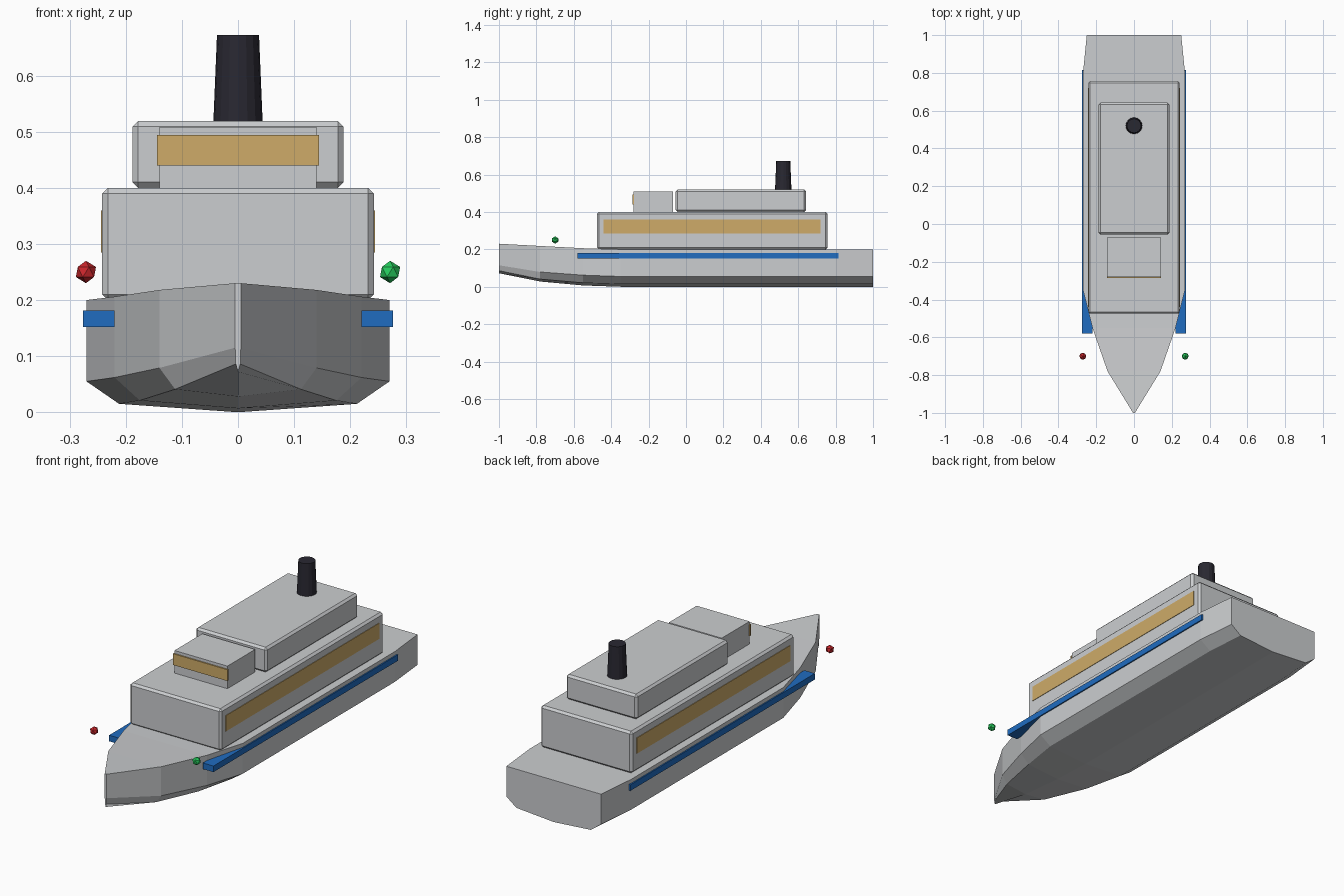
import bpy, bmesh
from mathutils import Matrix

if "Cube" in bpy.data.objects:
    bpy.data.objects.remove(bpy.data.objects["Cube"])


def material(name, rgb):
    m = bpy.data.materials.new(name)
    m.diffuse_color = (*rgb, 1.0)
    m.use_nodes = True
    m.node_tree.nodes["Principled BSDF"].inputs["Base Color"].default_value = m.diffuse_color
    return m


GREY = material("light_grey", (0.60, 0.615, 0.63))
GLASS = material("warm_window", (0.62, 0.41, 0.14))
BLUE = material("blue_trim", (0.014, 0.15, 0.53))
BLACK = material("funnel_black", (0.022, 0.021, 0.031))
RED = material("port_red", (0.60, 0.02, 0.025))
GREEN = material("starboard_green", (0.02, 0.60, 0.11))


def finish(bm, name, mat):
    bmesh.ops.recalc_face_normals(bm, faces=bm.faces[:])
    me = bpy.data.meshes.new(name)
    bm.to_mesh(me)
    bm.free()
    me.materials.append(mat)
    ob = bpy.data.objects.new(name, me)
    bpy.context.collection.objects.link(ob)
    return ob


def box(name, lo, hi, mat, bevel=0.0):
    bm = bmesh.new()
    bmesh.ops.create_cube(bm, size=1.0)
    for v in bm.verts:
        v.co = [lo[i] + (v.co[i] + 0.5) * (hi[i] - lo[i]) for i in range(3)]
    if bevel:
        bmesh.ops.bevel(bm, geom=bm.edges[:], offset=bevel, segments=1,
                        affect='EDGES', profile=0.5)
    return finish(bm, name, mat)


# Hull: y, deck (x, z), chine (x, z), bilge (x, z), keel z
stations = [
    (-1.00, (0.005, 0.230), (0.005, 0.115), (0.004, 0.086), 0.072),
    (-0.78, (0.140, 0.218), (0.140, 0.079), (0.112, 0.041), 0.028),
    (-0.55, (0.220, 0.206), (0.220, 0.062), (0.175, 0.021), 0.007),
    (-0.35, (0.270, 0.200), (0.270, 0.055), (0.212, 0.015), 0.000),
    (0.80, (0.270, 0.200), (0.270, 0.055), (0.212, 0.015), 0.000),
    (1.00, (0.250, 0.200), (0.250, 0.055), (0.197, 0.015), 0.000),
]
bm = bmesh.new()
rings = []
for y, deck, chine, bilge, keel in stations:
    side = [deck, chine, bilge]
    pts = [(-x, z) for x, z in side] + [(0, keel)] + side[::-1]
    rings.append([bm.verts.new((x, y, z)) for x, z in pts])
for a, b in zip(rings, rings[1:]):
    for i in range(7):
        j = (i + 1) % 7
        bm.faces.new((a[i], a[j], b[j], b[i]))
bm.faces.new(rings[0])
bm.faces.new(rings[-1])
finish(bm, "hull", GREY)

# Decks and bridge
box("main_cabin", (-0.242, -0.475, 0.20), (0.242, 0.757, 0.40), GREY, 0.01)
box("upper_cabin", (-0.188, -0.055, 0.40), (0.188, 0.642, 0.519), GREY, 0.01)
box("bridge", (-0.14, -0.28, 0.40), (0.14, -0.07, 0.508), GREY)
box("bridge_window", (-0.144, -0.286, 0.44), (0.144, -0.278, 0.494), GLASS)

# Funnel
bm = bmesh.new()
bmesh.ops.create_cone(bm, cap_ends=True, segments=16, radius1=0.044,
                      radius2=0.0375, depth=0.157,
                      matrix=Matrix.Translation((0, 0.52, 0.5935)))
finish(bm, "funnel", BLACK)

# Mirrored side details: windows, trim rails, navigation lights
for s, tag, light in ((-1, "port", RED), (1, "starboard", GREEN)):
    x0, x1 = sorted((s * 0.237, s * 0.2445))
    box(tag + "_window_band", (x0, -0.44, 0.285), (x1, 0.72, 0.36), GLASS)
    x0, x1 = sorted((s * 0.22, s * 0.276))
    box(tag + "_rail", (x0, -0.58, 0.152), (x1, 0.815, 0.181), BLUE)
    bm = bmesh.new()
    bmesh.ops.create_icosphere(bm, subdivisions=1, radius=0.02,
                               matrix=Matrix.Translation((s * 0.271, -0.70, 0.25)))
    finish(bm, tag + "_light", light)
